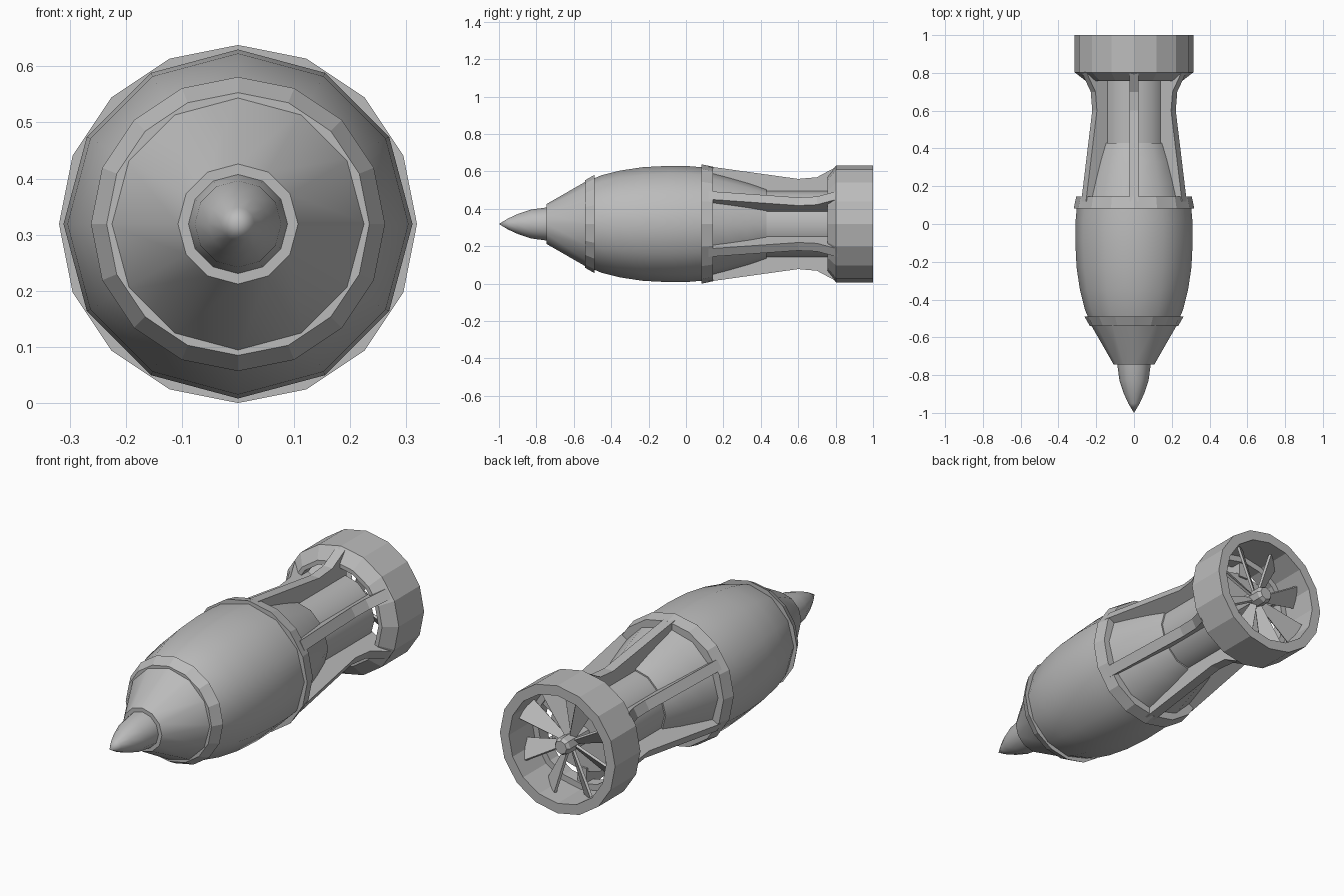
import bpy, bmesh, math
from mathutils import Matrix, Vector

if "Cube" in bpy.data.objects:
    bpy.data.objects.remove(bpy.data.objects["Cube"])

AXIS_Z = 0.319

grey = bpy.data.materials.new("plain grey")
grey.use_nodes = True
grey.diffuse_color = (0.5, 0.5, 0.5, 1)
grey.node_tree.nodes["Principled BSDF"].inputs["Base Color"].default_value = (0.5, 0.5, 0.5, 1)


def finish(name, bm, smooth_angle=None):
    bmesh.ops.recalc_face_normals(bm, faces=bm.faces)
    mesh = bpy.data.meshes.new(name)
    bm.to_mesh(mesh)
    bm.free()
    mesh.materials.append(grey)
    obj = bpy.data.objects.new(name, mesh)
    bpy.context.collection.objects.link(obj)
    obj.location.z = AXIS_Z
    if smooth_angle:
        bpy.ops.object.select_all(action="DESELECT")
        bpy.context.view_layer.objects.active = obj
        obj.select_set(True)
        bpy.ops.object.shade_smooth_by_angle(angle=math.radians(smooth_angle))
    return obj


def lathe(name, profile, sides, smooth_angle=None, closed=False):
    """Turn (y, radius) points around the long axis; a closed profile makes a hollow ring."""
    bm = bmesh.new()
    rings = []
    for y, r in profile:
        angles = [math.tau * i / sides for i in range(sides)]
        rings.append([bm.verts.new((r * math.sin(a), y, r * math.cos(a))) for a in angles])
    pairs = list(zip(rings, rings[1:]))
    if closed:
        pairs.append((rings[-1], rings[0]))
    else:
        bm.faces.new(rings[0])
        bm.faces.new(rings[-1])
    for a, b in pairs:
        for i in range(sides):
            j = (i + 1) % sides
            bm.faces.new((a[i], a[j], b[j], b[i]))
    bmesh.ops.remove_doubles(bm, verts=bm.verts, dist=0.0005)
    return finish(name, bm, smooth_angle)


def thick_strip(bm, front, back, matrix):
    """Solid between two matching outlines, placed by a matrix."""
    a = [bm.verts.new(matrix @ Vector(p)) for p in front]
    b = [bm.verts.new(matrix @ Vector(p)) for p in back]
    bm.faces.new(a)
    bm.faces.new(b)
    for i in range(len(a)):
        j = (i + 1) % len(a)
        bm.faces.new((a[i], a[j], b[j], b[i]))


# Pointed fuse and nose cone
lathe("nose_tip", [(-1, 0.0001), (-0.95, 0.03), (-0.9, 0.053), (-0.83, 0.077),
                   (-0.74, 0.089)], 12, 35)
lathe("nose_cone", [(-0.745, 0.107), (-0.52, 0.236)], 12, 35)
lathe("nose_band", [(-0.54, 0.234), (-0.49, 0.262)], 16)

# Barrel body, centre band and tapered rear
lathe("body", [(-0.53, 0.228), (-0.45, 0.261), (-0.35, 0.286), (-0.23, 0.304),
               (-0.09, 0.311), (0.02, 0.309), (0.12, 0.3)], 12, 35)
lathe("centre_band", [(0.083, 0.319), (0.145, 0.306)], 16)
lathe("rear_cone", [(0.11, 0.285), (0.22, 0.256), (0.33, 0.225), (0.43, 0.191)], 12, 35)
lathe("tail_tube", [(0.4, 0.184), (0.8, 0.184)], 12, 35)

# Six tail fins around the tube
bm = bmesh.new()
outline = [(0.12, 0.308), (0.6, 0.241), (0.7, 0.25), (0.81, 0.309), (0.81, 0.16), (0.12, 0.16)]
for k in range(6):
    turn = Matrix.Rotation(math.tau * k / 6, 4, "Y")
    thick_strip(bm, [(-0.025, y, r) for y, r in outline],
                [(0.025, y, r) for y, r in outline], turn)
finish("tail_fins", bm)

# Hollow tail shroud
lathe("tail_shroud", [(0.757, 0.255), (0.803, 0.314), (1, 0.314), (1, 0.265),
                      (0.82, 0.265), (0.82, 0.235), (0.757, 0.235)], 16, closed=True)

# Fan inside the shroud
lathe("fan_hub", [(0.79, 0.042), (0.96, 0.042), (0.975, 0.032)], 8)
bm = bmesh.new()
blade = [(-0.014, 0.03), (0.014, 0.03), (0.055, 0.263), (-0.055, 0.263)]
pitch = Matrix.Rotation(math.radians(38), 4, "Z")
for k in range(8):
    place = (Matrix.Rotation(math.tau * (k + 0.5) / 8, 4, "Y")
             @ Matrix.Translation((0, 0.9, 0)) @ pitch)
    thick_strip(bm, [(x, -0.006, r) for x, r in blade],
                [(x, 0.006, r) for x, r in blade], place)
finish("fan_blades", bm)
